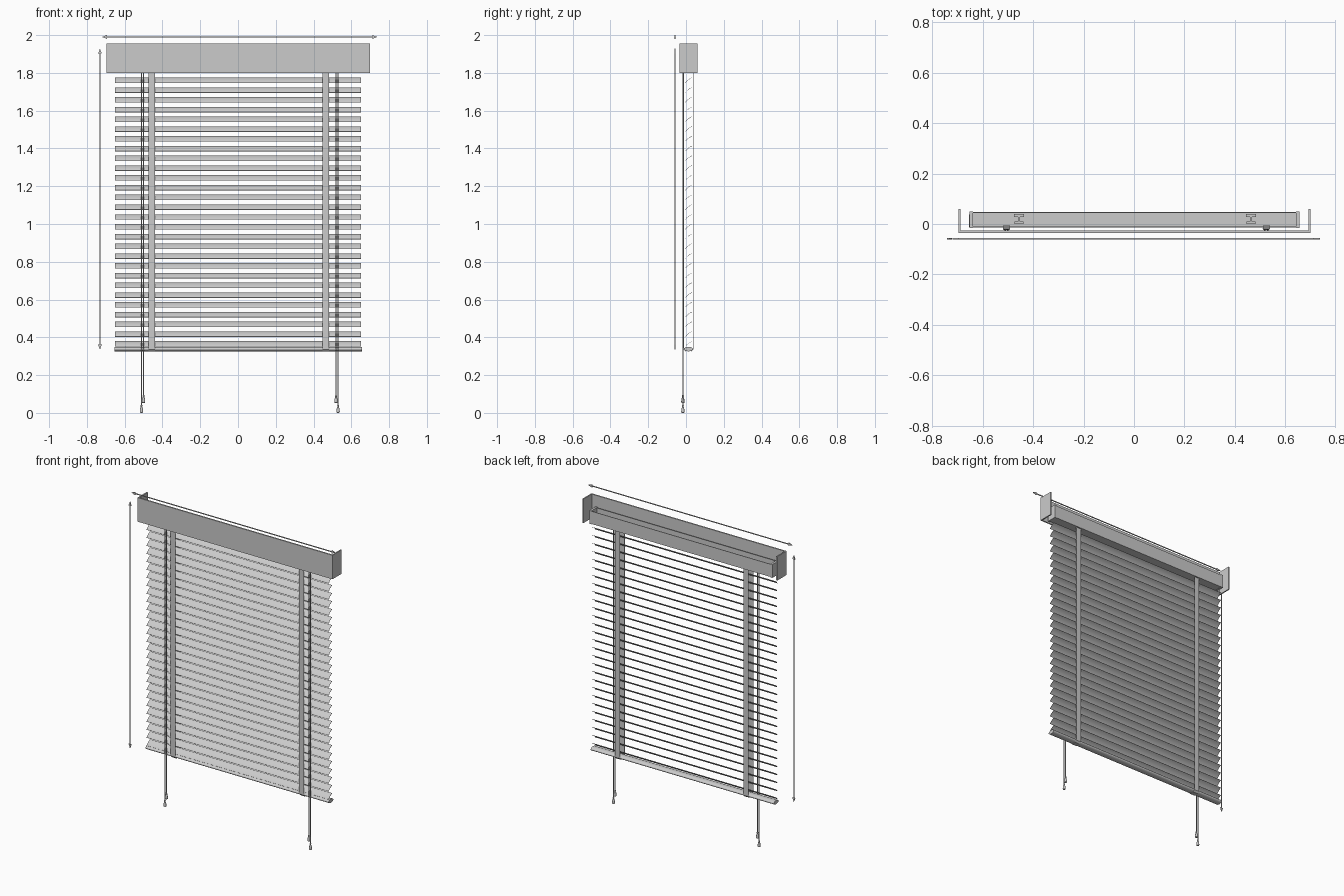
import bpy, bmesh, math
from mathutils import Vector

if "Cube" in bpy.data.objects:
    bpy.data.objects.remove(bpy.data.objects["Cube"])


def finish(name, bm, smooth=False):
    bmesh.ops.recalc_face_normals(bm, faces=bm.faces)
    me = bpy.data.meshes.new(name)
    bm.to_mesh(me)
    bm.free()
    ob = bpy.data.objects.new(name, me)
    bpy.context.collection.objects.link(ob)
    if smooth:
        bpy.ops.object.select_all(action='DESELECT')
        ob.select_set(True)
        bpy.context.view_layer.objects.active = ob
        bpy.ops.object.shade_smooth_by_angle(angle=math.radians(35))
    return ob


def prism(name, pts, depth, smooth=False):
    """Closed outline of 3D points swept along the depth vector."""
    bm = bmesh.new()
    face = bm.faces.new([bm.verts.new(p) for p in pts])
    r = bmesh.ops.extrude_face_region(bm, geom=[face])
    moved = [v for v in r['geom'] if isinstance(v, bmesh.types.BMVert)]
    bmesh.ops.translate(bm, verts=moved, vec=Vector(depth))
    return finish(name, bm, smooth)


def box(name, x0, x1, y0, y1, z0, z1):
    return prism(name, [(x0, y0, z0), (x1, y0, z0), (x1, y1, z0), (x0, y1, z0)], (0, 0, z1 - z0))


def along_x(name, yz, x0, x1, smooth=False):
    return prism(name, [(x0, y, z) for y, z in yz], (x1 - x0, 0, 0), smooth)


def lathe(name, profile, x, y, n=12):
    """Spin (radius, z) profile about a vertical axis."""
    bm = bmesh.new()
    rings = [[bm.verts.new((x + r * math.cos(2 * math.pi * i / n),
                            y + r * math.sin(2 * math.pi * i / n), z)) for i in range(n)]
             for r, z in profile]
    for a, b in zip(rings, rings[1:]):
        for i in range(n):
            bm.faces.new((a[i], a[(i + 1) % n], b[(i + 1) % n], b[i]))
    bm.faces.new(rings[0])
    bm.faces.new(rings[-1])
    return finish(name, bm, True)


def arrow(name, start, end, side, y=-0.058, t=0.005):
    """Flat double-headed dimension arrow in the xz plane."""
    a, b, s = Vector(start), Vector(end), Vector(side)
    d = (b - a).normalized()
    head, hw, sw = 0.026, 0.010, 0.0025
    pts = [a, a + d * head + s * hw, a + d * head + s * sw, b - d * head + s * sw,
           b - d * head + s * hw, b, b - d * head - s * hw, b - d * head - s * sw,
           a + d * head - s * sw, a + d * head - s * hw]
    prism(name, [(p.x, y - t / 2, p.y) for p in pts], (0, t, 0))


# valance: front board with two side returns
prism("valance", [(-0.695, 0.06, 1.8), (-0.695, -0.035, 1.8), (0.7, -0.035, 1.8), (0.7, 0.06, 1.8),
                  (0.692, 0.06, 1.8), (0.692, -0.026, 1.8), (-0.687, -0.026, 1.8),
                  (-0.687, 0.06, 1.8)], (0, 0, 0.155))

# head rail: open-topped channel with end caps
along_x("head_rail", [(-0.013, 1.885), (-0.013, 1.803), (0.047, 1.803), (0.047, 1.885),
                      (0.043, 1.885), (0.043, 1.807), (-0.009, 1.807), (-0.009, 1.885)], -0.64, 0.645)
for side, x in (("left", -0.652), ("right", 0.643)):
    box(f"head_rail_cap_{side}", x, x + 0.014, -0.016, 0.049, 1.801, 1.888)

# slats: slightly crowned strip, tilted front edge down, repeated downwards
N, HALF, TILT = 6, 0.0225, math.radians(38)
arc = []
for thick in (0.0008, -0.0008):
    row = []
    for i in range(N + 1):
        u = -1 + 2 * i / N
        a, h = u * HALF, 0.003 * (1 - u * u) + thick
        row.append((0.014 + a * math.cos(TILT) - h * math.sin(TILT),
                    0.365 + a * math.sin(TILT) + h * math.cos(TILT)))
    arc += row if thick > 0 else row[::-1]
slats = along_x("slats", arc, -0.651, 0.651, True)
arr = slats.modifiers.new("stack", 'ARRAY')
arr.count = 28
arr.use_relative_offset = False
arr.use_constant_offset = True
arr.constant_offset_displace = (0, 0, 0.0517)

# bottom rail: oval bar
along_x("bottom_rail", [(0.013 + 0.024 * math.cos(math.pi * i / 12),
                         0.338 + 0.012 * math.sin(math.pi * i / 12)) for i in range(24)],
        -0.654, 0.656, True)

# ladder tapes: front and back strips joined under the bottom rail
for side, x in (("left", -0.456), ("right", 0.464)):
    outer = [(-0.0125, 1.803), (-0.0125, 0.336), (-0.002, 0.3245), (0.028, 0.3245),
             (0.0385, 0.336), (0.0385, 1.803)]
    inner = [(0.037, 1.803), (0.037, 0.337), (0.027, 0.326), (-0.001, 0.326),
             (-0.011, 0.337), (-0.011, 1.803)]
    along_x(f"ladder_tape_{side}", outer + inner, x - 0.0175, x + 0.0175)
    # tape guides inside the head rail
    box(f"tape_guide_back_{side}", x - 0.02, x + 0.02, 0.027, 0.04, 1.806, 1.825)
    box(f"tape_guide_front_{side}", x - 0.018, x + 0.018, 0.0, 0.009, 1.806, 1.825)
    box(f"tape_guide_link_{side}", x - 0.004, x + 0.004, 0.008, 0.028, 1.806, 1.82)

# pull cords in pairs, each ending in a turned tassel
shape = [(0.003, 1.0), (0.005, 0.9), (0.004, 0.75), (0.007, 0.55), (0.009, 0.2), (0.008, 0.05), (0.005, 0)]
for side, cords in (("left", ((-0.500, 0.052), (-0.511, 0.0))),
                    ("right", ((0.519, 0.052), (0.530, 0.0)))):
    for k, (x, z) in enumerate(cords, 1):
        lathe(f"pull_cord_{side}_{k}", [(0.0028, z + 0.038), (0.0028, 1.81)], x, -0.0165, 8)
        lathe(f"tassel_{side}_{k}", [(r, z + h * 0.043) for r, h in shape][::-1], x, -0.0165)
    cx = (cords[0][0] + cords[1][0]) / 2
    box(f"cord_guide_{side}", cx - 0.014, cx + 0.014, -0.0195, -0.006, 1.8, 1.818)

# width and height dimension arrows
arrow("width_arrow", (-0.72, 1.99), (0.738, 1.99), (0, 1))
arrow("height_arrow", (-0.731, 0.335), (-0.731, 1.928), (1, 0))
